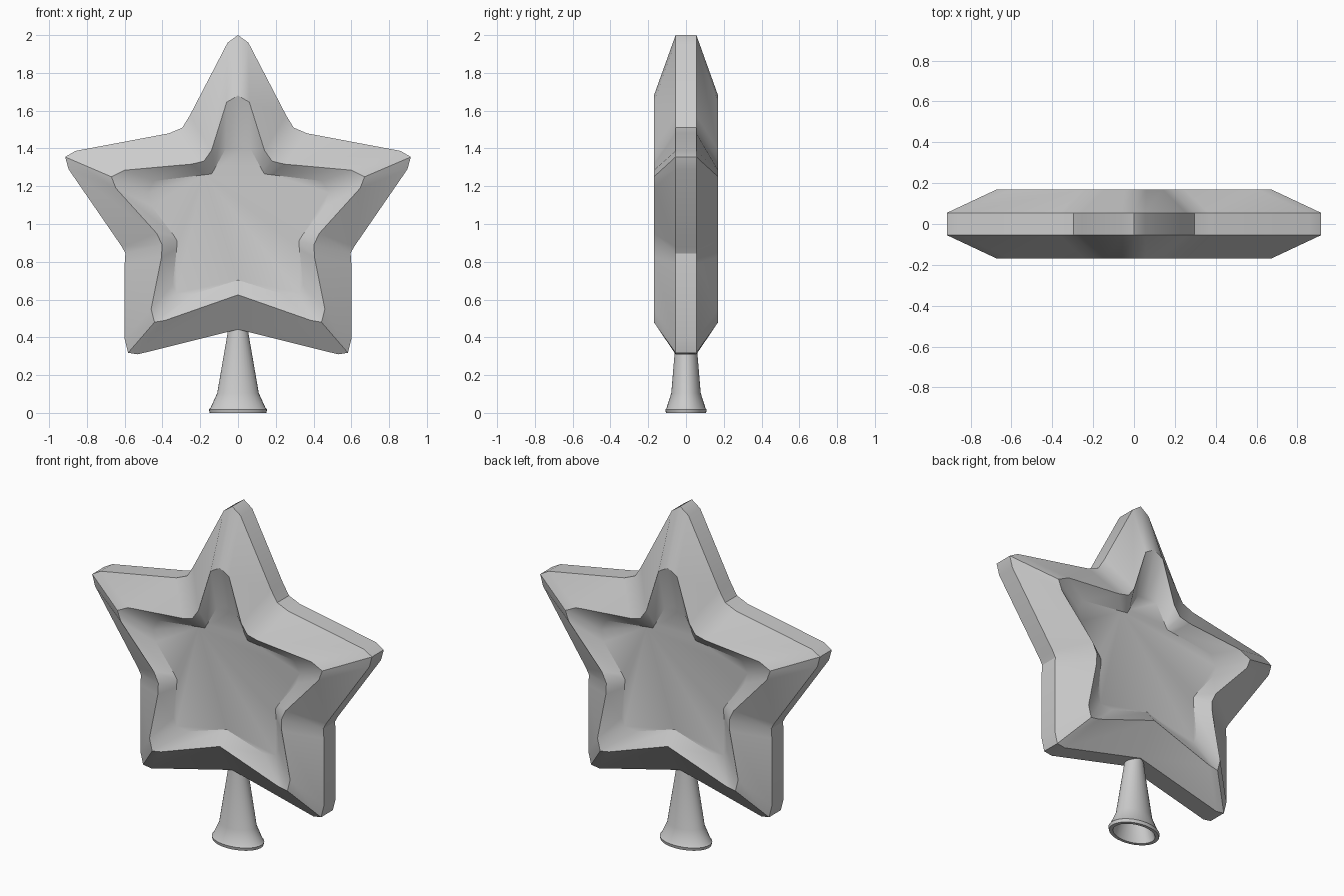
import bpy, bmesh, math

if "Cube" in bpy.data.objects:
    bpy.data.objects.remove(bpy.data.objects["Cube"])

# Right-hand half outlines (x, z), top tip to bottom notch; mirrored below
OUTER = [(0, 2), (.055, 1.96), (.255, 1.575), (.295, 1.51), (.365, 1.48),
         (.86, 1.387), (.915, 1.355), (.897, 1.29), (.615, .88), (.596, .845),
         (.6, .79), (.6, .39), (.582, .318), (.53, .31), (0, .442)]
RIM = [(0, 1.68), (.06, 1.645), (.14, 1.39), (.18, 1.333), (.245, 1.317),
       (.6, 1.285), (.67, 1.25), (.647, 1.19), (.43, .95), (.402, .89),
       (.405, .825), (.46, .55), (.442, .48), (.385, .49), (0, .625)]
FLOOR = [(0, 1.43), (.065, 1.40), (.125, 1.29), (.14, 1.265), (.18, 1.26),
         (.445, 1.228), (.48, 1.165), (.46, 1.097), (.34, .94), (.322, .91),
         (.325, .865), (.345, .68), (.325, .635), (.25, .625), (0, .703)]


def full(half):
    return half + [(-x, z) for x, z in half[-2:0:-1]]


def skin(name, rings, caps=False):
    """Join successive closed rings of 3D points with quads."""
    bm = bmesh.new()
    loops = [[bm.verts.new(p) for p in r] for r in rings]
    for a, b in zip(loops, loops[1:]):
        n = len(a)
        for i in range(n):
            j = (i + 1) % n
            bm.faces.new((a[i], a[j], b[j], b[i]))
    if caps:
        bm.faces.new(loops[0])
        bm.faces.new(loops[-1])
    bmesh.ops.recalc_face_normals(bm, faces=bm.faces)
    me = bpy.data.meshes.new(name)
    bm.to_mesh(me)
    bm.free()
    ob = bpy.data.objects.new(name, me)
    bpy.context.collection.objects.link(ob)
    bpy.ops.object.select_all(action='DESELECT')
    ob.select_set(True)
    bpy.context.view_layer.objects.active = ob
    bpy.ops.object.shade_smooth_by_angle(angle=math.radians(32))
    return ob


# Star body: recessed panel, raised rim and bevelled edge on both faces
layers = [(FLOOR, -.11), (RIM, -.17), (OUTER, -.055),
          (OUTER, .055), (RIM, .17), (FLOOR, .11)]
skin("star_body", [[(x, y, z) for x, z in full(h)] for h, y in layers], caps=True)

# Hollow flared oval socket: (x radius, y radius, z), inside then outside
PROFILE = [(.03, .03, .46), (.09, .06, .11), (.128, .088, .0),
           (.15, .106, .0), (.154, .11, .018), (.146, .103, .026),
           (.11, .078, .105), (.052, .05, .44), (.045, .045, .5)]
N = 32
skin("socket", [[(rx * math.cos(2 * math.pi * i / N), ry * math.sin(2 * math.pi * i / N), z)
                 for i in range(N)] for rx, ry, z in PROFILE], caps=True)
